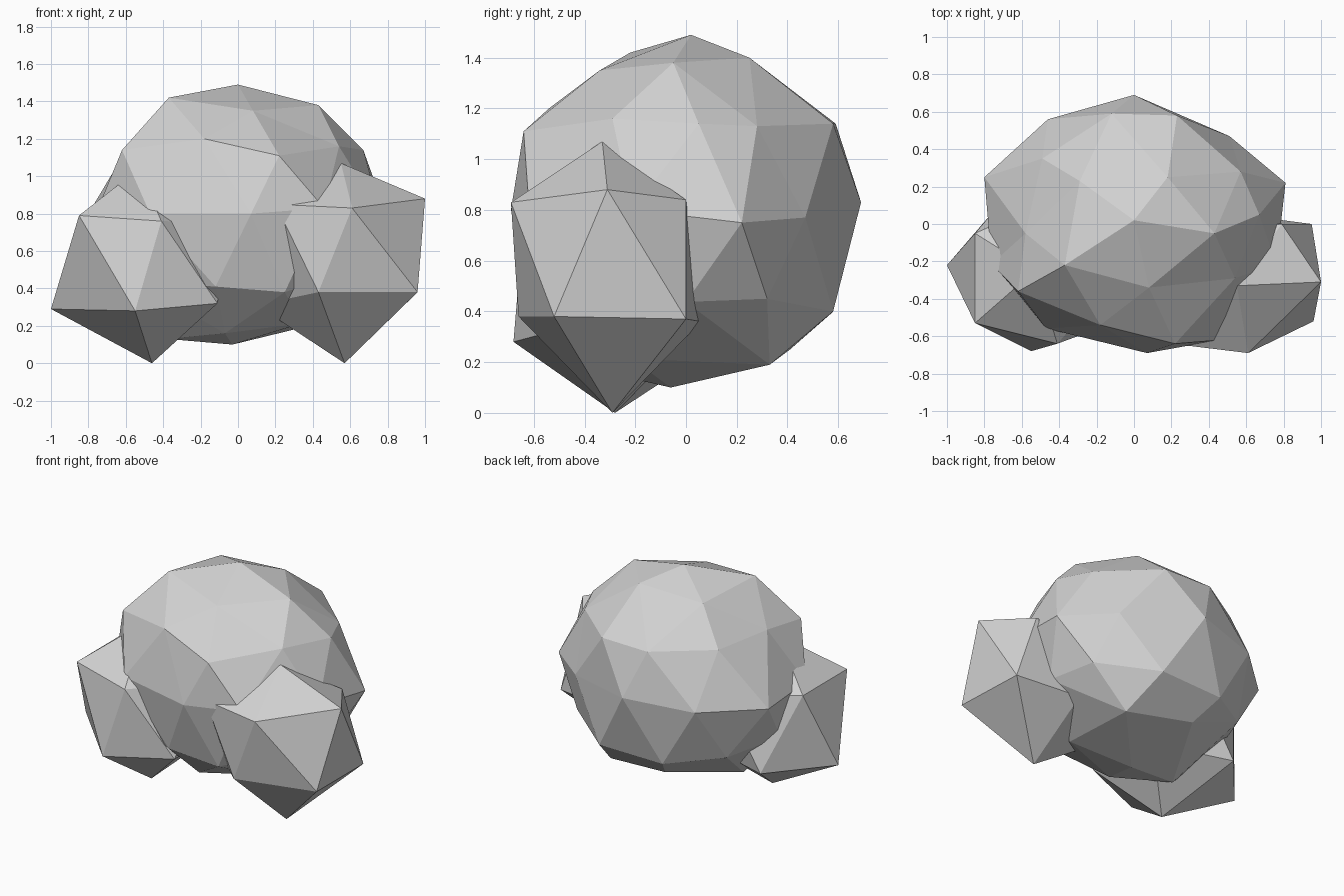
import bpy
import bmesh
from mathutils import Vector

stone = bpy.data.materials.new("stone grey")
stone.diffuse_color = (0.64, 0.64, 0.64, 1)


def rock(name, detail, centre, radii, corners):
    """Faceted boulder: a scaled icosphere whose nearest corners are chipped to given points."""
    bm = bmesh.new()
    bmesh.ops.create_icosphere(bm, subdivisions=detail, radius=1)
    for v in bm.verts:
        v.co = Vector(c + r * k for c, r, k in zip(centre, radii, v.co))
    free = set(bm.verts)
    for p in map(Vector, corners):
        v = min(free, key=lambda w: (w.co - p).length)
        v.co = p
        free.remove(v)
    bmesh.ops.recalc_face_normals(bm, faces=bm.faces)
    mesh = bpy.data.meshes.new(name)
    bm.to_mesh(mesh)
    bm.free()
    mesh.materials.append(stone)
    obj = bpy.data.objects.new(name, mesh)
    bpy.context.collection.objects.link(obj)
    return obj


# Large central boulder
rock("large_boulder", 2, (0, 0, 0.8), (0.8, 0.69, 0.69), [
    # crown
    (0, 0.02, 1.49), (0.43, -0.05, 1.38), (0.08, -0.34, 1.35),
    (-0.37, -0.22, 1.42), (-0.29, 0.23, 1.38), (0.18, 0.25, 1.40),
    # shoulder
    (0.22, -0.64, 1.11), (0.67, 0.05, 1.14), (-0.62, -0.36, 1.14),
    (-0.49, 0.35, 1.16), (0.23, 0.58, 1.14), (0.54, -0.29, 1.16),
    (0.57, 0.28, 1.13), (-0.18, -0.54, 1.20), (-0.12, 0.59, 1.14),
    (-0.58, -0.05, 1.17),
    # waist
    (0.07, -0.69, 0.80), (0.46, -0.62, 0.83), (0.81, 0.22, 0.75),
    (0.51, 0.47, 0.77), (0, 0.69, 0.83), (-0.46, 0.56, 0.80), (-0.80, 0.25, 0.80),
    # underside
    (0.25, -0.57, 0.38), (-0.12, -0.58, 0.41), (0.60, 0.32, 0.45),
    (0.25, 0.58, 0.40), (-0.22, 0.57, 0.39), (-0.07, -0.32, 0.16),
    (-0.13, 0.41, 0.25), (0.34, 0.33, 0.19), (-0.38, -0.08, 0.13),
    (-0.03, -0.06, 0.10)])

# Small boulder leaning on the right
rock("right_boulder", 1, (0.57, -0.29, 0.57), (0.48, 0.46, 0.55), [
    (0.57, -0.29, 0), (0.96, -0.52, 0.38), (0.43, -0.66, 0.38),
    (0.95, 0.0, 0.37), (1.0, -0.31, 0.88), (0.61, -0.69, 0.83),
    (0.55, -0.33, 1.07), (0.79, 0.0, 0.84), (0.20, -0.64, 0.85),
    (0.49, 0.06, 0.36), (0.10, -0.31, 0.31)])

# Small boulder leaning on the left
rock("left_boulder", 1, (-0.53, -0.25, 0.52), (0.52, 0.48, 0.52), [
    (-0.46, -0.28, 0), (-1.0, -0.22, 0.29), (-0.55, -0.68, 0.28),
    (-0.11, -0.53, 0.32), (-0.85, -0.53, 0.79), (-0.85, -0.05, 0.79),
    (-0.41, -0.64, 0.76)])
